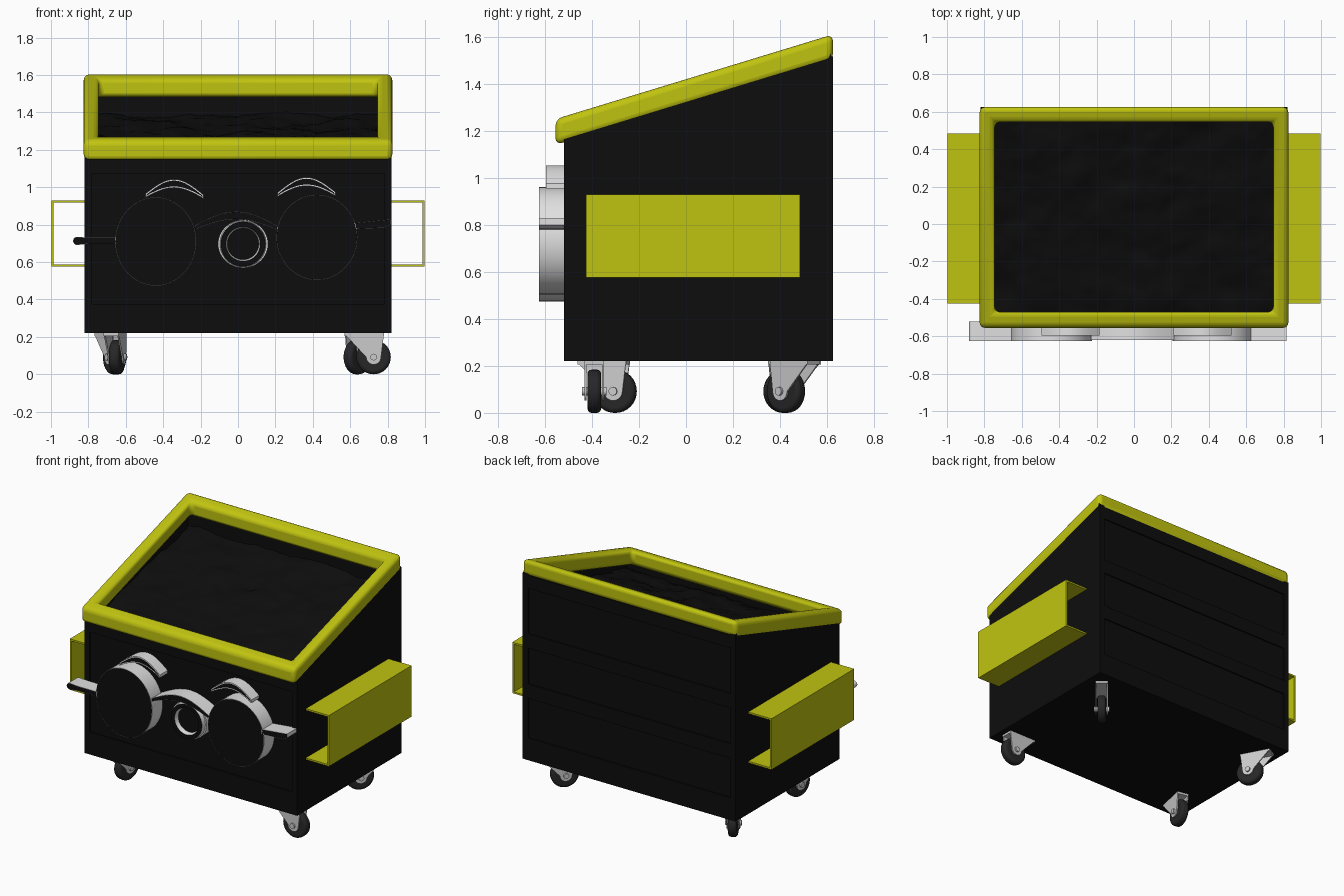
import bpy, bmesh, math
from mathutils import Vector, noise

if "Cube" in bpy.data.objects:
    bpy.data.objects.remove(bpy.data.objects["Cube"])


def material(name, rgb):
    m = bpy.data.materials.new(name)
    m.use_nodes = True
    m.diffuse_color = (*rgb, 1)
    node = next(n for n in m.node_tree.nodes if n.type == 'BSDF_PRINCIPLED')
    node.inputs["Base Color"].default_value = (*rgb, 1)
    return m


BLACK = material("black paint", (0.004, 0.004, 0.004))
YELLOW = material("yellow paint", (0.53, 0.55, 0.005))
WHITE = material("white edge", (0.75, 0.75, 0.75))
METAL = material("caster metal", (0.6, 0.6, 0.6))
RUBBER = material("dark rubber", (0.02, 0.02, 0.02))

HALF_W, FRONT, BACK, BASE = 0.82, -0.51, 0.615, 0.22
SLOPE = 0.305


def rim_z(y):
    """Height of the rim's underside at depth y."""
    return 1.14 + SLOPE * (y + 0.555)


def finish(name, bm, mats, smooth=True):
    bmesh.ops.recalc_face_normals(bm, faces=bm.faces)
    mesh = bpy.data.meshes.new(name)
    bm.to_mesh(mesh)
    bm.free()
    for m in mats:
        mesh.materials.append(m)
    ob = bpy.data.objects.new(name, mesh)
    bpy.context.collection.objects.link(ob)
    if smooth:
        bpy.ops.object.select_all(action='DESELECT')
        ob.select_set(True)
        bpy.context.view_layer.objects.active = ob
        bpy.ops.object.shade_smooth_by_angle(angle=math.radians(35))
    return ob


def bevel(ob, width, segments=3):
    mod = ob.modifiers.new("Bevel", 'BEVEL')
    mod.width, mod.segments = width, segments
    return ob


def prism(name, outline, y0, y1, mats, border=0):
    """Extrude an x-z outline from y0 (front) to y1; a second material paints the front."""
    bm = bmesh.new()
    front = bm.faces.new([bm.verts.new((x, y0, z)) for x, z in outline])
    ext = bmesh.ops.extrude_face_region(bm, geom=[front], use_keep_orig=True)
    for v in ext["geom"]:
        if isinstance(v, bmesh.types.BMVert):
            v.co.y = y1
    if border:
        bmesh.ops.recalc_face_normals(bm, faces=bm.faces)
        bmesh.ops.inset_region(bm, faces=[front], thickness=border)
    if len(mats) > 1:
        front.material_index = 1
    return finish(name, bm, mats)


def box(name, lo, hi, mat):
    return prism(name, [(lo[0], lo[2]), (hi[0], lo[2]), (hi[0], hi[2]), (lo[0], hi[2])],
                 lo[1], hi[1], [mat])


def ellipse(cx, cz, rx, rz, n=48):
    return [(cx + rx * math.cos(math.tau * i / n), cz + rz * math.sin(math.tau * i / n))
            for i in range(n)]


# Hollow bin with a sloping open top
bm = bmesh.new()
loops = []
for x in (-HALF_W, HALF_W):
    loops.append([bm.verts.new((x, y, z)) for y, z in
                  ((FRONT, BASE), (BACK, BASE), (BACK, rim_z(BACK) + 0.03), (FRONT, rim_z(FRONT) + 0.03))])
a, b = loops
bm.faces.new(a)
bm.faces.new(b)
for i in (0, 1, 3):
    j = (i + 1) % 4
    bm.faces.new((a[i], a[j], b[j], b[i]))
body = finish("bin_body", bm, [BLACK], smooth=False)
solid = body.modifiers.new("Walls", 'SOLIDIFY')
solid.thickness, solid.offset = 0.03, -1

# Corner posts and horizontal ribs on front and back
for side, y, out in (("front", FRONT, -0.01), ("back", BACK, 0.01)):
    lo, hi = min(y, y + out), max(y, y + out)
    for s in (-1, 1):
        x0, x1 = sorted((s * 0.78, s * HALF_W))
        box(f"{side}_post", (x0, lo, BASE), (x1, hi, rim_z(y) + 0.02), BLACK)
    box(f"{side}_lower_rail", (-0.78, lo, BASE), (0.78, hi, 0.375), BLACK)
    box(f"{side}_upper_rail", (-0.78, lo, rim_z(y) - 0.08), (0.78, hi, rim_z(y) + 0.01), BLACK)
for z in (0.65, 1.0):
    box("back_rib", (-0.78, BACK, z), (0.78, BACK + 0.01, z + 0.1), BLACK)

# Sloping rounded rim
bm = bmesh.new()
rings = []
for x, y0, y1 in ((0.825, -0.555, 0.625), (0.745, -0.47, 0.545)):
    for up in (0, 0.11):
        rings.append([bm.verts.new((px, py, rim_z(py) + up))
                      for px, py in ((-x, y0), (x, y0), (x, y1), (-x, y1))])
outer_lo, outer_hi, inner_lo, inner_hi = rings
for r, q in ((outer_lo, outer_hi), (outer_hi, inner_hi), (inner_hi, inner_lo), (inner_lo, outer_lo)):
    for i in range(4):
        j = (i + 1) % 4
        bm.faces.new((r[i], r[j], q[j], q[i]))
bevel(finish("rim", bm, [YELLOW]), 0.028, 4)

# Lumpy contents
bm = bmesh.new()
bmesh.ops.create_grid(bm, x_segments=70, y_segments=50, size=1)
for v in bm.verts:
    x, y = v.co.x * 0.795, 0.0525 + v.co.y * 0.54
    lump = noise.fractal(Vector((x * 4, y * 4, 3)), 1.0, 2.0, 4)
    v.co = (x, y, 1.24 + 0.24 * y + 0.03 * lump)
finish("contents", bm, [BLACK])

# Open fork pockets on both sides
for s in (-1, 1):
    t, x0, x1, z0, z1 = 0.012, 0.81, 0.998, 0.575, 0.93
    channel = [(x0, z0), (x1, z0), (x1, z1), (x0, z1),
               (x0, z1 - t), (x1 - t, z1 - t), (x1 - t, z0 + t), (x0, z0 + t)]
    prism("fork_pocket", [(s * x, z) for x, z in channel], -0.425, 0.485, [YELLOW])

# Spectacles: lenses, bridge and arms
TWO_TONE = [WHITE, BLACK]
Y_FACE, Y_WALL = -0.625, -0.505
prism("right_lens", ellipse(-0.44, 0.71, 0.216, 0.236), Y_FACE, Y_WALL, TWO_TONE, 0.002)
prism("left_lens", ellipse(0.422, 0.732, 0.216, 0.228), Y_FACE, Y_WALL, TWO_TONE, 0.002)


def crescent(x0, x1, z0, z1, top, bottom, n=16):
    """Arched band between two ends, rising by top and bottom in the middle."""
    def arc(rise, drop):
        return [(x0 + (x1 - x0) * i / n,
                 z0 + (z1 - z0) * i / n - drop + rise * math.sin(math.pi * i / n))
                for i in range(n + 1)]
    return arc(top, 0) + arc(bottom, 0.02)[::-1]


prism("bridge", crescent(-0.23, 0.215, 0.795, 0.79, 0.077, 0.057), Y_FACE + 0.004, Y_WALL, TWO_TONE, 0.002)
tip = [(-0.86 + 0.022 * math.cos(t), 0.713 + 0.022 * math.sin(t))
       for t in [math.pi / 2 + math.pi * i / 8 for i in range(9)]]
prism("right_arm", tip + [(-0.80, 0.698), (-0.64, 0.698), (-0.64, 0.73), (-0.80, 0.73)],
      Y_FACE, Y_WALL - 0.015, TWO_TONE, 0.002)
prism("left_arm", [(0.62, 0.777), (0.78, 0.783), (0.815, 0.80), (0.815, 0.828), (0.62, 0.808)],
      Y_FACE, Y_WALL, TWO_TONE, 0.002)

# Eyebrows
for name, x0, x1, z0, z1 in (("right_eyebrow", -0.495, -0.185, 0.965, 0.96),
                             ("left_eyebrow", 0.21, 0.52, 0.97, 0.975)):
    prism(name, crescent(x0, x1, z0, z1, 0.08, 0.055), -0.595, Y_WALL, TWO_TONE, 0.007)

# Ring-shaped nose
prism("nose_base", ellipse(0.027, 0.697, 0.134, 0.128), -0.575, Y_WALL, TWO_TONE, 0.01)
bm = bmesh.new()
rings = [[bm.verts.new((x, y, z)) for x, z in ellipse(0.027, 0.697, r, r)]
         for r, y in ((0.125, -0.57), (0.119, -0.605), (0.092, -0.605), (0.083, -0.57))]
for k in range(3):
    for i in range(48):
        j = (i + 1) % 48
        f = bm.faces.new((rings[k][i], rings[k][j], rings[k + 1][j], rings[k + 1][i]))
        f.material_index = 1 if k == 1 else 0
finish("nose_ring", bm, TWO_TONE)


# Swivel casters
def caster(name, x, y, degrees):
    hub, axle = 0.065, 0.092
    lower = [(hub + 0.04 * math.cos(t), axle + 0.04 * math.sin(t))
             for t in [-math.pi * i / 10 for i in range(11)]]
    cheek = [(-0.09, 0.215), (0.12, 0.215)] + lower
    parts = [prism(f"{name}_fork", cheek, s * 0.037 - 0.004, s * 0.037 + 0.004, [METAL])
             for s in (-1, 1)]
    parts.append(box(f"{name}_plate", (-0.09, -0.041, 0.205), (0.12, 0.041, 0.222), METAL))
    parts.append(prism(f"{name}_axle", ellipse(hub, axle, 0.018, 0.018, 12), -0.052, 0.052, [METAL]))
    wheel = prism(f"{name}_wheel", ellipse(hub, axle, 0.092, 0.092, 32), -0.029, 0.029, [RUBBER])
    parts.append(bevel(wheel, 0.018))
    for p in parts:
        p.location = (x, y, 0)
        p.rotation_euler.z = math.radians(degrees)


caster("front_left_caster", 0.66, -0.39, 0)
caster("front_right_caster", -0.66, -0.365, 78)
caster("back_left_caster", 0.68, 0.475, 230)
caster("back_right_caster", -0.69, 0.475, -62)
